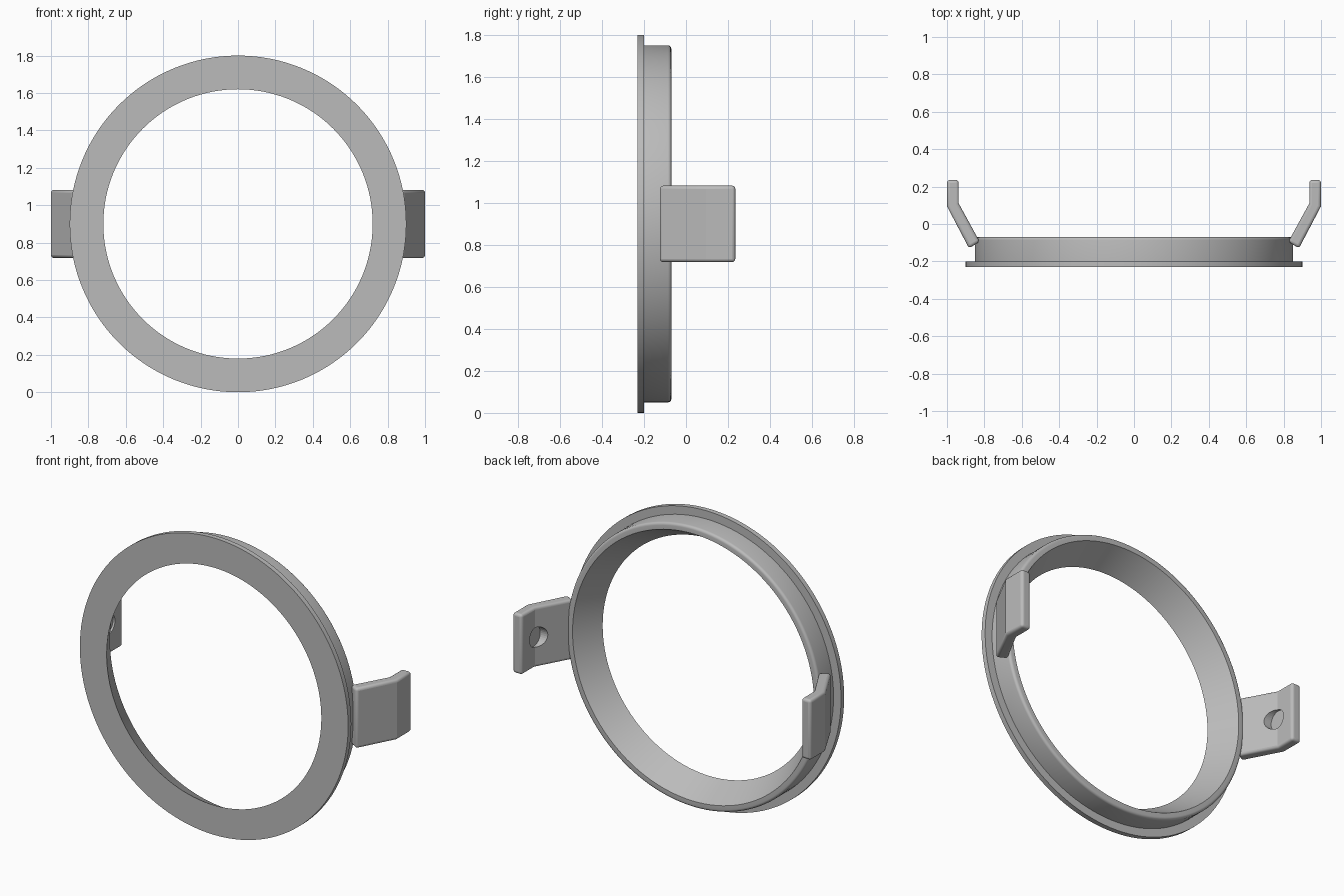
import bpy, bmesh, math
from mathutils import Matrix, Vector

cube = bpy.data.objects.get("Cube")
if cube:
    bpy.data.objects.remove(cube, do_unlink=True)

CENTRE_Z = 0.9
SEGMENTS = 128

grey = bpy.data.materials.new("plain_grey")
grey.use_nodes = True
COLOUR = (0.5, 0.5, 0.5, 1)
grey.diffuse_color = COLOUR
grey.node_tree.nodes["Principled BSDF"].inputs["Base Color"].default_value = COLOUR


def make_object(name, bm):
    bmesh.ops.recalc_face_normals(bm, faces=bm.faces)
    mesh = bpy.data.meshes.new(name)
    bm.to_mesh(mesh)
    bm.free()
    mesh.materials.append(grey)
    obj = bpy.data.objects.new(name, mesh)
    bpy.context.collection.objects.link(obj)
    return obj


def smooth(obj, degrees):
    bpy.ops.object.select_all(action="DESELECT")
    obj.select_set(True)
    bpy.context.view_layer.objects.active = obj
    bpy.ops.object.shade_smooth_by_angle(angle=math.radians(degrees))


# Flanged ring: closed (radius, y) section turned about the y axis
FILLET = 0.016
collar_r, back_y = 0.85, -0.07
section = [(0.72, -0.23), (0.9, -0.23), (0.9, -0.2), (collar_r, -0.2)]
for i in range(5):
    a = math.radians(90 * i / 4)
    section.append((collar_r - FILLET + FILLET * math.cos(a),
                    back_y - FILLET + FILLET * math.sin(a)))
section.append((0.81, back_y))

bm = bmesh.new()
loops = []
for s in range(SEGMENTS):
    a = math.tau * s / SEGMENTS
    loops.append([bm.verts.new((r * math.cos(a), y, CENTRE_Z + r * math.sin(a)))
                  for r, y in section])
n = len(section)
for s in range(SEGMENTS):
    p, q = loops[s], loops[(s + 1) % SEGMENTS]
    for i in range(n):
        j = (i + 1) % n
        bm.faces.new((p[i], p[j], q[j], q[i]))
smooth(make_object("flanged_ring", bm), 30)


# Bent spring clips: plan outline extruded upward, with a blind round recess inside
outline = [(1.0, 0.235), (1.0, 0.095), (0.882, -0.13), (0.825, -0.095),
           (0.937, 0.11), (0.937, 0.235)]
CLIP_HALF = 0.182


def make_clip(name, side):
    bm = bmesh.new()
    face = bm.faces.new([bm.verts.new((side * x, y, CENTRE_Z - CLIP_HALF))
                         for x, y in outline])
    ext = bmesh.ops.extrude_face_region(bm, geom=[face])
    top = [g for g in ext["geom"] if isinstance(g, bmesh.types.BMVert)]
    bmesh.ops.translate(bm, verts=top, vec=Vector((0, 0, 2 * CLIP_HALF)))
    clip = make_object(name, bm)

    bevel = clip.modifiers.new("rounded_edges", "BEVEL")
    bevel.width = 0.016
    bevel.segments = 4
    bevel.limit_method = "ANGLE"
    bevel.angle_limit = math.radians(45)

    # Recess cutter, pointing outward along x
    bm = bmesh.new()
    depth = 0.2
    bmesh.ops.create_cone(
        bm, cap_ends=True, segments=32, radius1=0.06, radius2=0.06, depth=depth,
        matrix=Matrix.Translation((side * (0.95 - depth / 2), 0.1, CENTRE_Z))
        @ Matrix.Rotation(math.radians(90), 4, "Y"))
    cutter = make_object(name + "_recess_cutter", bm)
    cutter.hide_render = True
    cutter.hide_viewport = True
    cutter.display_type = "WIRE"
    cut = clip.modifiers.new("recess", "BOOLEAN")
    cut.operation = "DIFFERENCE"
    cut.solver = "EXACT"
    cut.object = cutter
    smooth(clip, 25)


make_clip("left_clip", 1)
make_clip("right_clip", -1)
